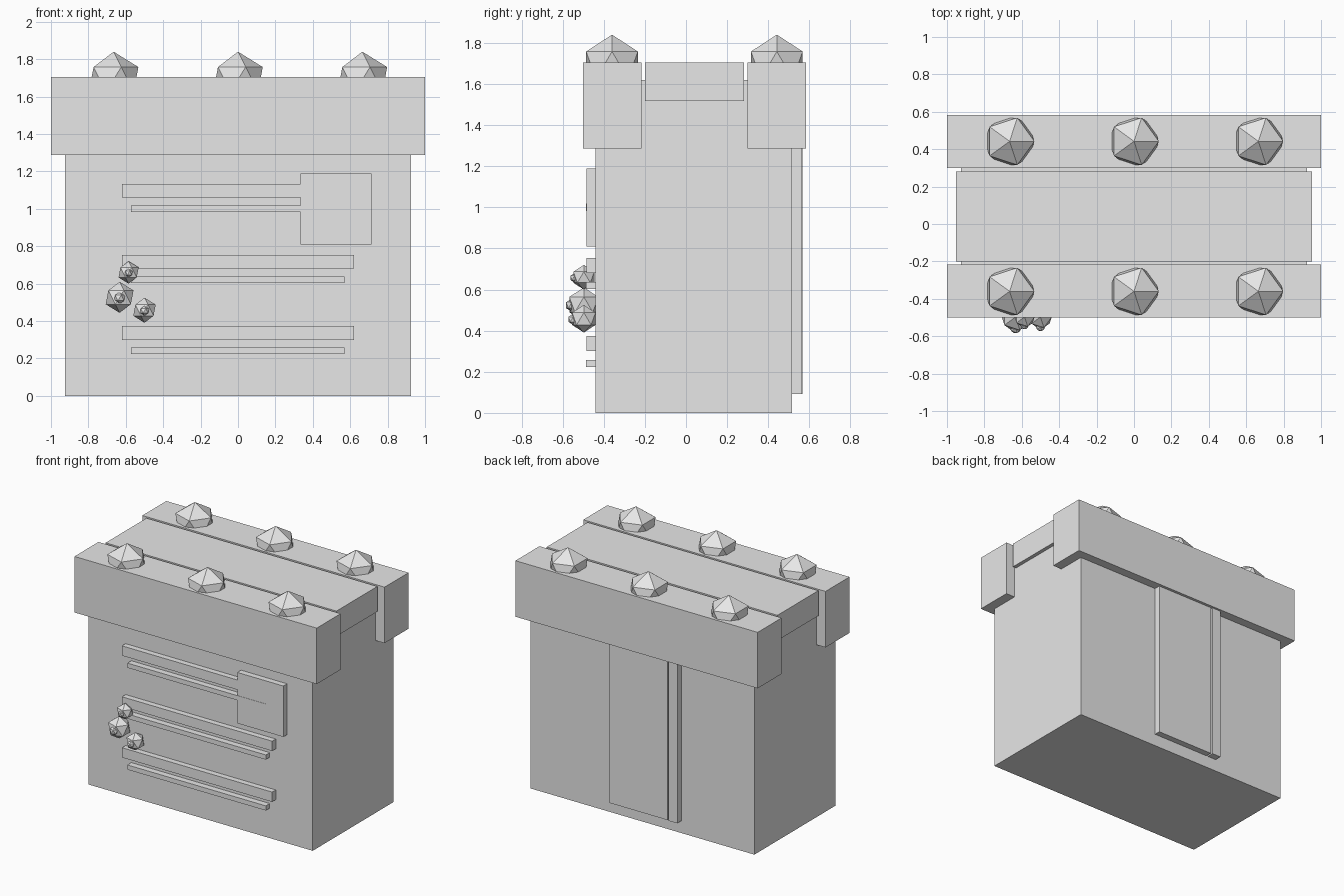
import bpy
import bmesh
from mathutils import Matrix

if "Cube" in bpy.data.objects:
    bpy.data.objects.remove(bpy.data.objects["Cube"])

# One flat grey for the whole model
grey = bpy.data.materials.new("plain grey")
grey.diffuse_color = (0.8, 0.8, 0.8, 1.0)
grey.use_nodes = True
grey.node_tree.nodes["Principled BSDF"].inputs["Base Color"].default_value = grey.diffuse_color


def finish(name, bm):
    mesh = bpy.data.meshes.new(name)
    bm.to_mesh(mesh)
    bm.free()
    mesh.materials.append(grey)
    obj = bpy.data.objects.new(name, mesh)
    bpy.context.collection.objects.link(obj)
    return obj


def box(name, x, y, z):
    """Box given as (min, max) spans along each axis."""
    spans = (x, y, z)
    centre = [(a + b) / 2 for a, b in spans]
    size = [b - a for a, b in spans]
    bm = bmesh.new()
    bmesh.ops.create_cube(bm, size=1, matrix=Matrix.Translation(centre) @ Matrix.Diagonal((*size, 1)))
    return finish(name, bm)


def stud(name, centre, radius):
    """Low-poly twenty-sided ball."""
    bm = bmesh.new()
    bmesh.ops.create_icosphere(bm, subdivisions=1, radius=radius, matrix=Matrix.Translation(centre))
    return finish(name, bm)


# Main block
box("body", (-0.925, 0.925), (-0.44, 0.515), (0, 1.62))

# Overhanging top beams and the slab between them
box("front_beam", (-1, 1), (-0.5, -0.217), (1.287, 1.705))
box("back_beam", (-1, 1), (0.3, 0.583), (1.287, 1.705))
box("top_slab", (-0.953, 0.953), (-0.2, 0.282), (1.517, 1.705))

# Studs sunk into the beams
for row, y in (("front", -0.36), ("back", 0.442)):
    for i, x in enumerate((-0.665, 0, 0.665)):
        stud(f"{row}_stud_{i + 1}", (x, y, 1.692), 0.148)

# Three rows of paired bars on the front, each a thick and a thin one
for i in range(3):
    z = 0.30 + 0.38 * i
    box(f"thick_bar_{i + 1}", (-0.62, 0.62), (-0.483, -0.43), (z, z + 0.073))
    box(f"thin_bar_{i + 1}", (-0.573, 0.57), (-0.486, -0.43), (z - 0.077, z - 0.042))

# Square plate over the end of the top row
box("square_plate", (0.333, 0.713), (-0.484, -0.43), (0.81, 1.19))

# Cluster of lumps, each with a small bump on its front
for i, (x, z, r, bump, tip) in enumerate((
        (-0.633, 0.527, 0.083, 0.033, -0.583),
        (-0.585, 0.660, 0.060, 0.024, -0.562),
        (-0.500, 0.458, 0.067, 0.027, -0.572))):
    stud(f"lump_{i + 1}", (x, -0.497, z), r)
    stud(f"lump_bump_{i + 1}", (x, tip + bump * 0.85, z - 0.003), bump)

# Back panel with a narrow strip beside it
box("back_panel", (-0.24, 0.237), (0.505, 0.562), (0.093, 1.30))
box("back_strip", (-0.325, -0.252), (0.505, 0.567), (0.093, 1.30))
